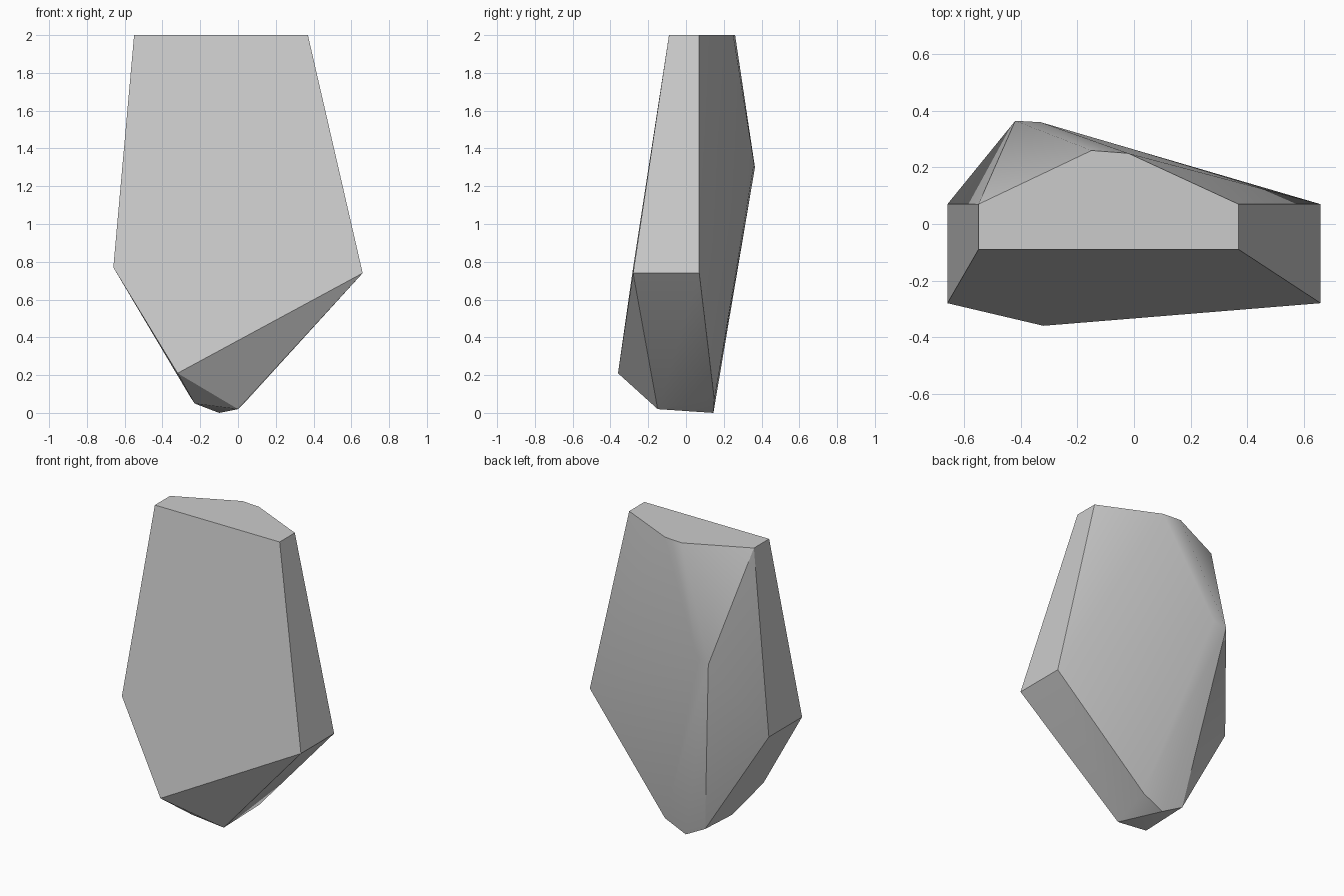
import bpy
import bmesh
from math import radians

cube = bpy.data.objects.get("Cube")
if cube:
    bpy.data.objects.remove(cube, do_unlink=True)

# Plain grey stone
GREY = (0.6, 0.6, 0.6, 1)
stone = bpy.data.materials.new("grey_stone")
stone.use_nodes = True
stone.diffuse_color = GREY
bsdf = stone.node_tree.nodes["Principled BSDF"]
bsdf.inputs["Base Color"].default_value = GREY
bsdf.inputs["Roughness"].default_value = 0.8

# Corners of the stone, grouped by level
top = [(x, y, 2) for x, y in (
    (-0.55, -0.09), (0.37, -0.09), (0.37, 0.07),
    (-0.02, 0.25), (-0.15, 0.26), (-0.55, 0.07))]
shoulders = [(x, y, z) for x, z in ((-0.66, 0.77), (0.66, 0.74))
             for y in (-0.28, 0.07)]
back_ridge = [(-0.42, 0.365, 1.3), (-0.33, 0.36, 1.32)]
front_chin = [(-0.32, -0.36, 0.21)]
foot = [(0, -0.15, 0.02), (-0.23, -0.16, 0.05), (-0.1, 0.145, 0),
        (0.05, 0.15, 0.07), (-0.25, 0.155, 0.08)]

# Wrap the corners in a faceted hull
bm = bmesh.new()
for corner in top + shoulders + back_ridge + front_chin + foot:
    bm.verts.new(corner)
bmesh.ops.convex_hull(bm, input=bm.verts[:])
bmesh.ops.dissolve_limit(bm, angle_limit=radians(2),
                         verts=bm.verts[:], edges=bm.edges[:])
bmesh.ops.recalc_face_normals(bm, faces=bm.faces[:])
mesh = bpy.data.meshes.new("rock")
bm.to_mesh(mesh)
bm.free()
mesh.materials.append(stone)

rock = bpy.data.objects.new("rock", mesh)
bpy.context.collection.objects.link(rock)

# Soft back facets, sharp outer edges
bpy.ops.object.select_all(action="DESELECT")
rock.select_set(True)
bpy.context.view_layer.objects.active = rock
bpy.ops.object.shade_smooth_by_angle(angle=radians(30))
